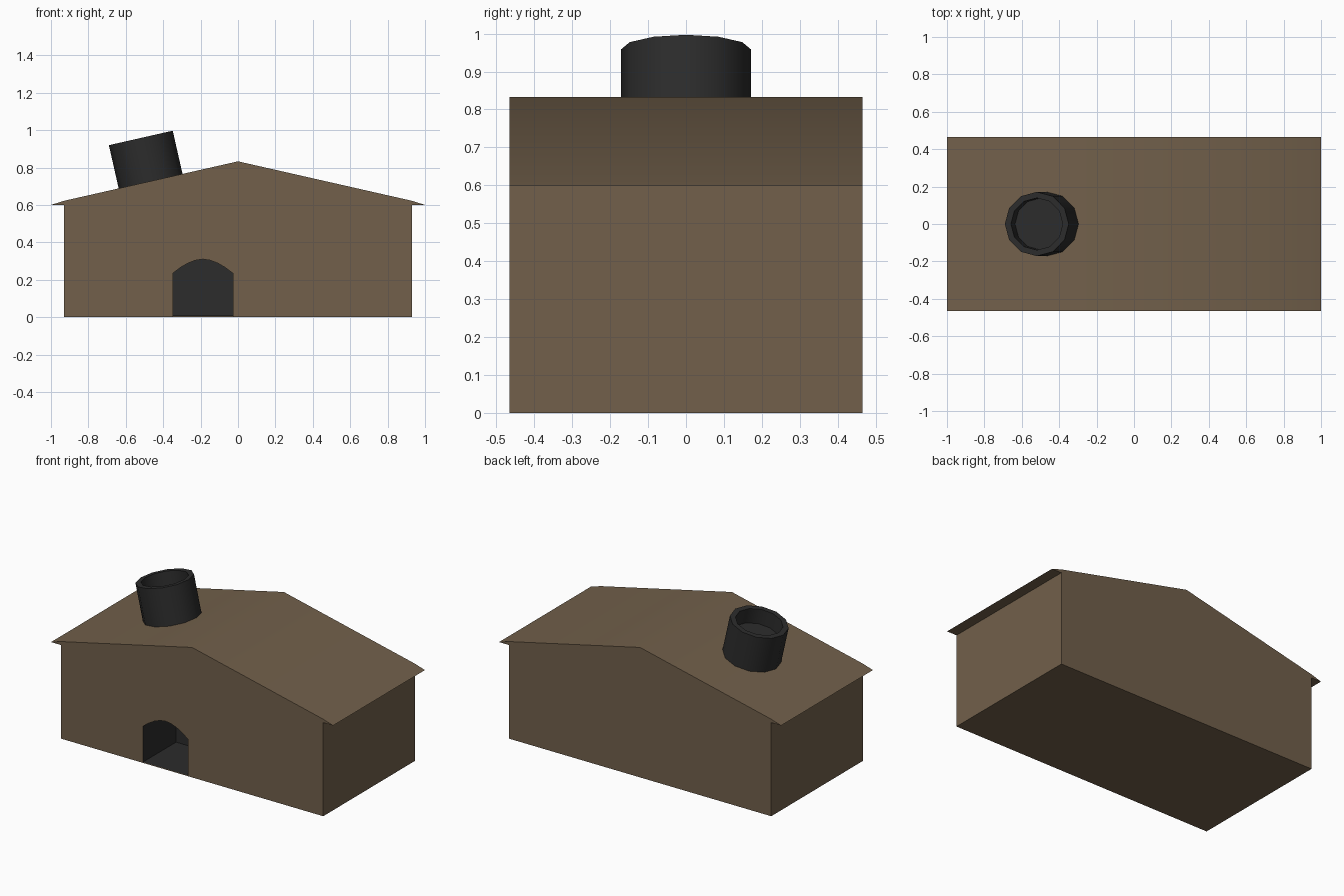
import bpy, bmesh, math
from mathutils import Vector, Matrix

if "Cube" in bpy.data.objects:
    bpy.data.objects.remove(bpy.data.objects["Cube"])


def material(name, rgb):
    m = bpy.data.materials.new(name)
    m.diffuse_color = (*rgb, 1)
    m.use_nodes = True
    m.node_tree.nodes["Principled BSDF"].inputs["Base Color"].default_value = m.diffuse_color
    return m


brown = material("brown_clay", (0.168, 0.117, 0.070))
dark = material("charcoal", (0.025, 0.025, 0.025))


def finish(name, bm, mat, smooth=None):
    bm.normal_update()
    me = bpy.data.meshes.new(name)
    bm.to_mesh(me)
    bm.free()
    me.materials.append(mat)
    ob = bpy.data.objects.new(name, me)
    bpy.context.collection.objects.link(ob)
    if smooth:
        bpy.ops.object.select_all(action='DESELECT')
        ob.select_set(True)
        bpy.context.view_layer.objects.active = ob
        bpy.ops.object.shade_smooth_by_angle(angle=math.radians(smooth))
    return ob


D = 0.465              # half depth
DOOR_X, DOOR_W = -0.188, 0.160

# Door outline: straight jambs with a low segmented arch, left to right
door = [(DOOR_X - DOOR_W, 0)]
for i in range(9):
    t = -1 + i / 4
    door.append((DOOR_X + DOOR_W * t, 0.235 + 0.075 * (1 - abs(t) ** 1.8)))
door.append((DOOR_X + DOOR_W, 0))

# House outline: walls, small eaves and gable
right = [(0.93, 0), (0.93, 0.6), (1.0, 0.6), (0.93, 0.622)]
outline = right + [(0, 0.833)] + [(-x, z) for x, z in reversed(right)]

# House shell, with the door notched out of the front face
bm = bmesh.new()
front = [bm.verts.new((x, -D, z)) for x, z in outline]
back = [bm.verts.new((x, D, z)) for x, z in outline]
notch = [bm.verts.new((x, -D, z)) for x, z in door]
gables = [bm.faces.new(front + notch), bm.faces.new(back[::-1])]
for i in range(len(outline) - 1):
    bm.faces.new((front[i + 1], front[i], back[i], back[i + 1]))
bm.faces.new((front[0], front[-1], back[-1], back[0]))
bm.normal_update()
bmesh.ops.triangulate(bm, faces=gables, ngon_method='EAR_CLIP')
finish("house_shell", bm, brown, smooth=30)

# Door recess: floor, walls and back, facing inwards
bm = bmesh.new()
niche = [(x, max(z, 0.005)) for x, z in door]
near = [bm.verts.new((x, -D, z)) for x, z in niche]
far = [bm.verts.new((x, -D + 0.335, z)) for x, z in niche]
for i in range(len(niche)):
    j = (i + 1) % len(niche)
    bm.faces.new((near[i], near[j], far[j], far[i]))
bm.faces.new(far)
bm.normal_update()
middle = Vector((DOOR_X, -D + 0.17, 0.12))
outward = [f for f in bm.faces
           if f.normal.dot(f.calc_center_median() - middle) > 0]
bmesh.ops.reverse_faces(bm, faces=outward)
finish("door_recess", bm, dark)

# Chimney: twelve-sided pot with a hollow top, square to the roof slope
bm = bmesh.new()
SIDES = 12
rings = []
for r, h in [(0.175, -0.02), (0.175, 0.238), (0.142, 0.238), (0.142, 0.138)]:
    rings.append([bm.verts.new((r * math.cos(k * math.tau / SIDES),
                                0.98 * r * math.sin(k * math.tau / SIDES), h))
                  for k in range(SIDES)])
for a, b in zip(rings, rings[1:]):
    for k in range(SIDES):
        m = (k + 1) % SIDES
        bm.faces.new((a[k], a[m], b[m], b[k]))
bm.faces.new(rings[0][::-1])
bm.faces.new(rings[-1])
pot = finish("chimney", bm, dark, smooth=40)
pot.matrix_world = (Matrix.Translation(Vector((-0.467, 0, 0.726)))
                    @ Matrix.Rotation(-math.atan(0.227), 4, 'Y'))
